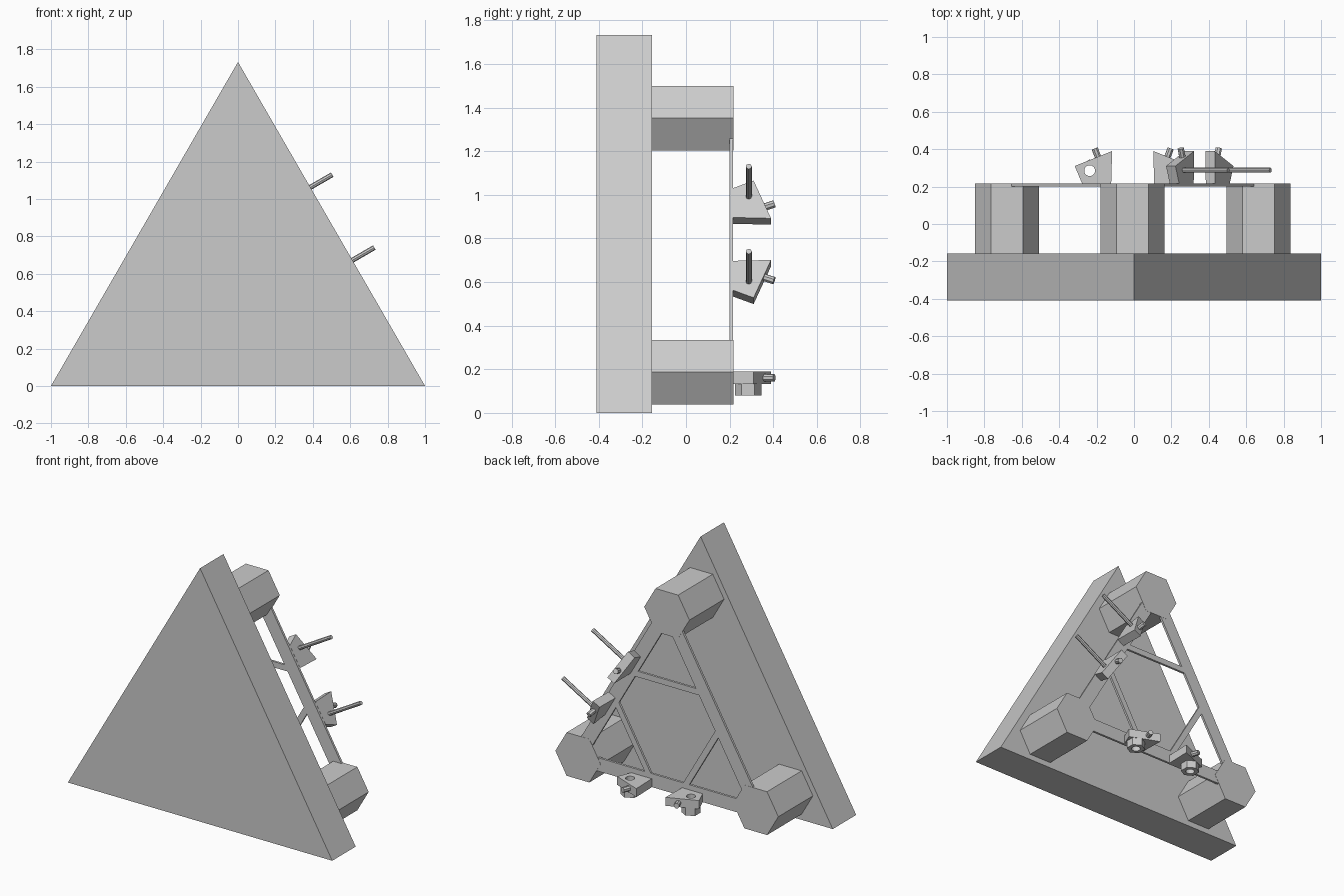
import bpy, bmesh
from math import sin, cos, pi, radians, sqrt
from mathutils import Vector

if "Cube" in bpy.data.objects:
    bpy.data.objects.remove(bpy.data.objects["Cube"])

CX, CZ = -0.007, 0.575      # centre of the three-sided frame
RIN = 0.388                 # centre to side line of the frame


def P(k, u, r, y):
    """Point on side k: u along the side, r outward from the centre, y depth."""
    a = radians(120 * k)
    return Vector((CX + sin(a) * r + cos(a) * u, y, CZ - cos(a) * r + sin(a) * u))


def prism(name, pts, vec):
    bm = bmesh.new()
    face = bm.faces.new([bm.verts.new(p) for p in pts])
    ext = bmesh.ops.extrude_face_region(bm, geom=[face], use_keep_orig=True)
    new = [v for v in ext["geom"] if isinstance(v, bmesh.types.BMVert)]
    bmesh.ops.translate(bm, verts=new, vec=vec)
    bmesh.ops.recalc_face_normals(bm, faces=bm.faces)
    me = bpy.data.meshes.new(name)
    bm.to_mesh(me)
    bm.free()
    ob = bpy.data.objects.new(name, me)
    bpy.context.collection.objects.link(ob)
    return ob


def rod(name, a, b, radius, n, start=0.0):
    d = (b - a).normalized()
    e1 = Vector((0, 1, 0)) if abs(d.y) < 0.5 else d.cross(Vector((1, 0.0, 0.31))).normalized()
    e2 = d.cross(e1).normalized()
    ring = [a + (e1 * cos(start + 2 * pi * i / n) + e2 * sin(start + 2 * pi * i / n)) * radius
            for i in range(n)]
    return prism(name, ring, b - a)


def drill(ob, cutter):
    m = ob.modifiers.new("hole", 'BOOLEAN')
    m.operation = 'DIFFERENCE'
    m.solver = 'EXACT'
    m.object = cutter


# Front triangular plate
prism("front_plate", [Vector((-1, -0.41, 0)), Vector((1, -0.41, 0)), Vector((0, -0.41, sqrt(3)))],
      Vector((0, 0.253, 0)))

for k in range(3):
    # Hexagonal corner post (flat top and bottom)
    c = P(k, 0, -2 * RIN, 0)
    hexa = [Vector((c.x + 0.171 * cos(i * pi / 3), -0.158, c.z + 0.171 * sin(i * pi / 3)))
            for i in range(6)]
    prism("corner_post", hexa, Vector((0, 0.375, 0)))

    # Thin side strip and the strut that cuts off the opposite corner
    for name, half, r0, r1 in (("frame_strip", 0.60, RIN - 0.038, RIN + 0.054),
                               ("frame_strut", 0.275, -2 * RIN + 0.455, -2 * RIN + 0.495)):
        pts = [P(k, -half, r0, 0.2), P(k, half, r0, 0.2), P(k, half, r1, 0.2), P(k, -half, r1, 0.2)]
        prism(name, pts, Vector((0, 0.0155, 0)))

# Mounts: two on the bottom side (with nuts) and two on the right side (with rods)
R0, R1 = 0.385, 0.443
profile = [(0.115, 0.215), (0.27, 0.215), (0.31, 0.31), (0.11, 0.39)]
for k in (0, 1):
    out = P(k, 0, 1, 0) - P(k, 0, 0, 0)
    for s in (-1, 1):
        block = prism("mount_block", [P(k, s * u, R0, y) for u, y in profile], out * (R1 - R0))
        rm = (R0 + R1) / 2
        rod("mount_pin", P(k, s * 0.175, rm, 0.33), P(k, s * 0.203, rm, 0.404), 0.018, 8)
        if k == 0:
            nut = rod("mount_nut", P(k, s * 0.23, R1, 0.285), P(k, s * 0.23, R1 + 0.052, 0.285),
                      0.06, 6)
            cutter = rod("hole_cutter", P(k, s * 0.23, R0 - 0.1, 0.285),
                         P(k, s * 0.23, R1 + 0.15, 0.285), 0.029, 20)
            cutter.hide_render = True
            cutter.display_type = 'WIRE'
            drill(block, cutter)
            drill(nut, cutter)
        else:
            rod("side_rod", P(k, s * 0.225, 0.42, 0.288), P(k, s * 0.225, 0.72, 0.288), 0.0135, 8)
